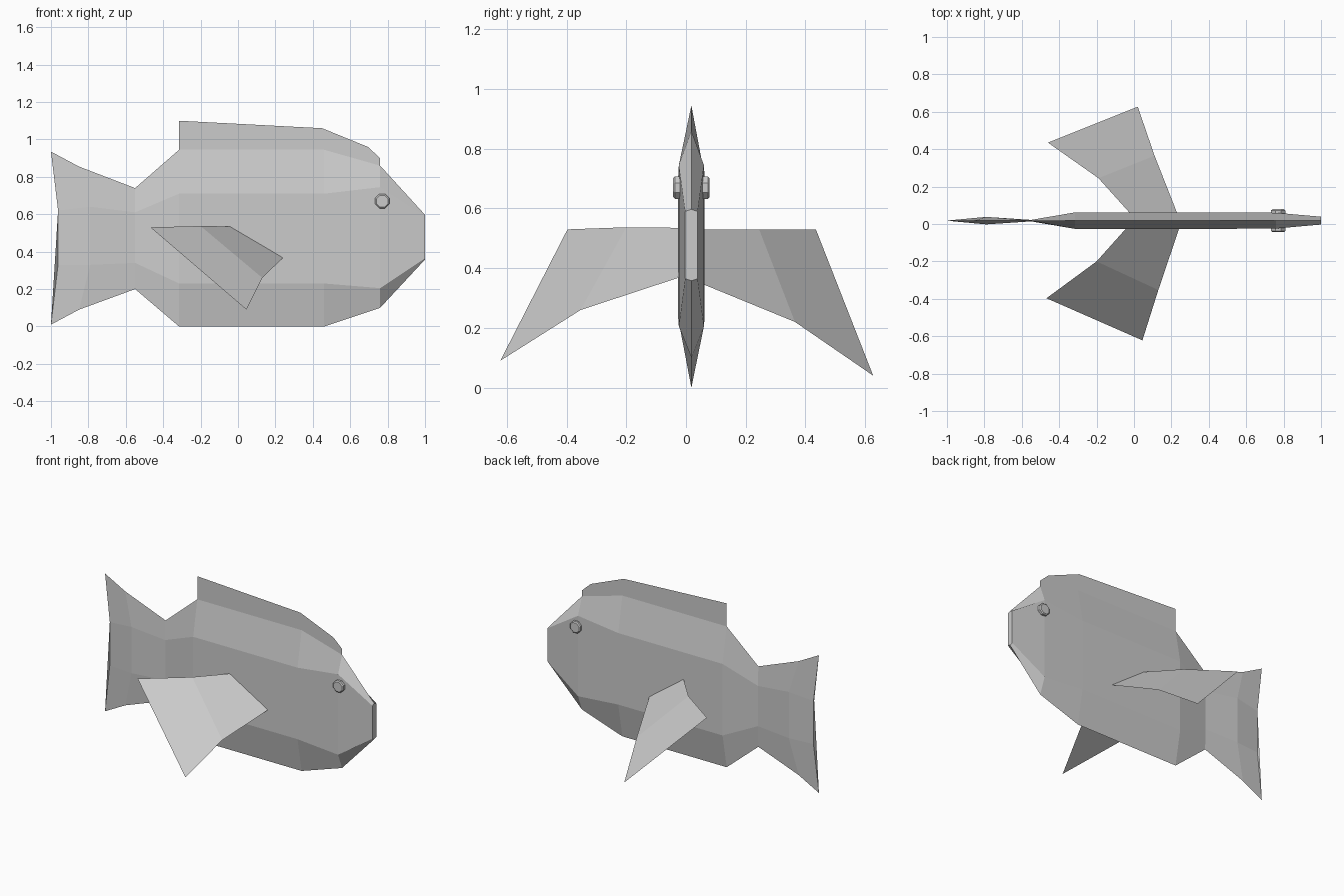
import bpy
import bmesh
from math import pi
from mathutils import Matrix

if "Cube" in bpy.data.objects:
    bpy.data.objects.remove(bpy.data.objects["Cube"])

CY = 0.018  # mid plane of the body


def make(name, verts, faces):
    bm = bmesh.new()
    vs = [bm.verts.new(v) for v in verts]
    for f in faces:
        bm.faces.new([vs[i] for i in f])
    bmesh.ops.recalc_face_normals(bm, faces=bm.faces)
    mesh = bpy.data.meshes.new(name)
    bm.to_mesh(mesh)
    bm.free()
    obj = bpy.data.objects.new(name, mesh)
    bpy.context.collection.objects.link(obj)
    return obj


def loft(name, stations):
    """Skin six-sided sections: ridge x, side x, half width, top, upper, lower, bottom."""
    verts, faces = [], []
    for xr, xs, w, top, up, low, bot in stations:
        verts += [(xr, CY, top), (xs, CY - w, up), (xs, CY - w, low),
                  (xr, CY, bot), (xs, CY + w, low), (xs, CY + w, up)]
    for s in range(len(stations) - 1):
        a, b = s * 6, s * 6 + 6
        for i in range(6):
            j = (i + 1) % 6
            faces.append((a + i, a + j, b + j, b + i))
    n = len(verts) - 6
    faces += [tuple(range(6)), tuple(range(n, n + 6))]
    return make(name, verts, faces)


# Body: flat-sided with sharp back and belly ridges, blunt snout
loft("body", [
    (-0.55, -0.55, 0.004, 0.74, 0.61, 0.34, 0.20),
    (-0.315, -0.315, 0.044, 0.945, 0.71, 0.23, 0.0),
    (0.46, 0.46, 0.044, 0.945, 0.71, 0.23, 0.0),
    (0.76, 0.76, 0.042, 0.86, 0.745, 0.205, 0.10),
    (1.0, 1.0, 0.021, 0.597, 0.59, 0.365, 0.358),
])

# Tail fin
loft("tail_fin", [
    (-1.0, -0.962, 0.004, 0.935, 0.62, 0.33, 0.01),
    (-0.85, -0.79, 0.020, 0.855, 0.64, 0.33, 0.09),
    (-0.55, -0.55, 0.004, 0.74, 0.61, 0.34, 0.20),
])

# Dorsal fin: thin sheet on the back ridge
dorsal = [(-0.315, 0.94), (-0.315, 1.10), (0.45, 1.06), (0.695, 0.96),
          (0.76, 0.90), (0.76, 0.85), (0.46, 0.94)]
make("dorsal_fin", [(x, CY, z) for x, z in dorsal], [range(len(dorsal))])

# Side fins: folded sheets, root to tip (rear edge, front edge)
fins = {
    "side_fin_front": [(-0.03, -0.01, 0.535), (0.24, -0.028, 0.367),
                       (-0.20, -0.20, 0.537), (0.13, -0.353, 0.26),
                       (-0.468, -0.397, 0.53), (0.045, -0.622, 0.09)],
    "side_fin_back": [(-0.01, 0.045, 0.53), (0.23, 0.06, 0.345),
                      (-0.19, 0.245, 0.53), (0.11, 0.365, 0.22),
                      (-0.46, 0.435, 0.53), (0.02, 0.627, 0.04)],
}
for name, pts in fins.items():
    make(name, pts, [(0, 1, 3, 2), (2, 3, 5, 4)])

# Eyes: octagonal discs with a tapered outer edge
for name, side in (("eye_front", -1), ("eye_back", 1)):
    bm = bmesh.new()
    for r1, r2, depth, off in ((0.041, 0.041, 0.020, 0.045), (0.041, 0.034, 0.006, 0.058)):
        mat = (Matrix.Translation((0.771, CY + side * off, 0.67))
               @ Matrix.Rotation(-side * pi / 2, 4, 'X') @ Matrix.Rotation(pi / 8, 4, 'Z'))
        bmesh.ops.create_cone(bm, cap_ends=True, segments=8, radius1=r1,
                              radius2=r2, depth=depth, matrix=mat)
    mesh = bpy.data.meshes.new(name)
    bm.to_mesh(mesh)
    bm.free()
    bpy.context.collection.objects.link(bpy.data.objects.new(name, mesh))
